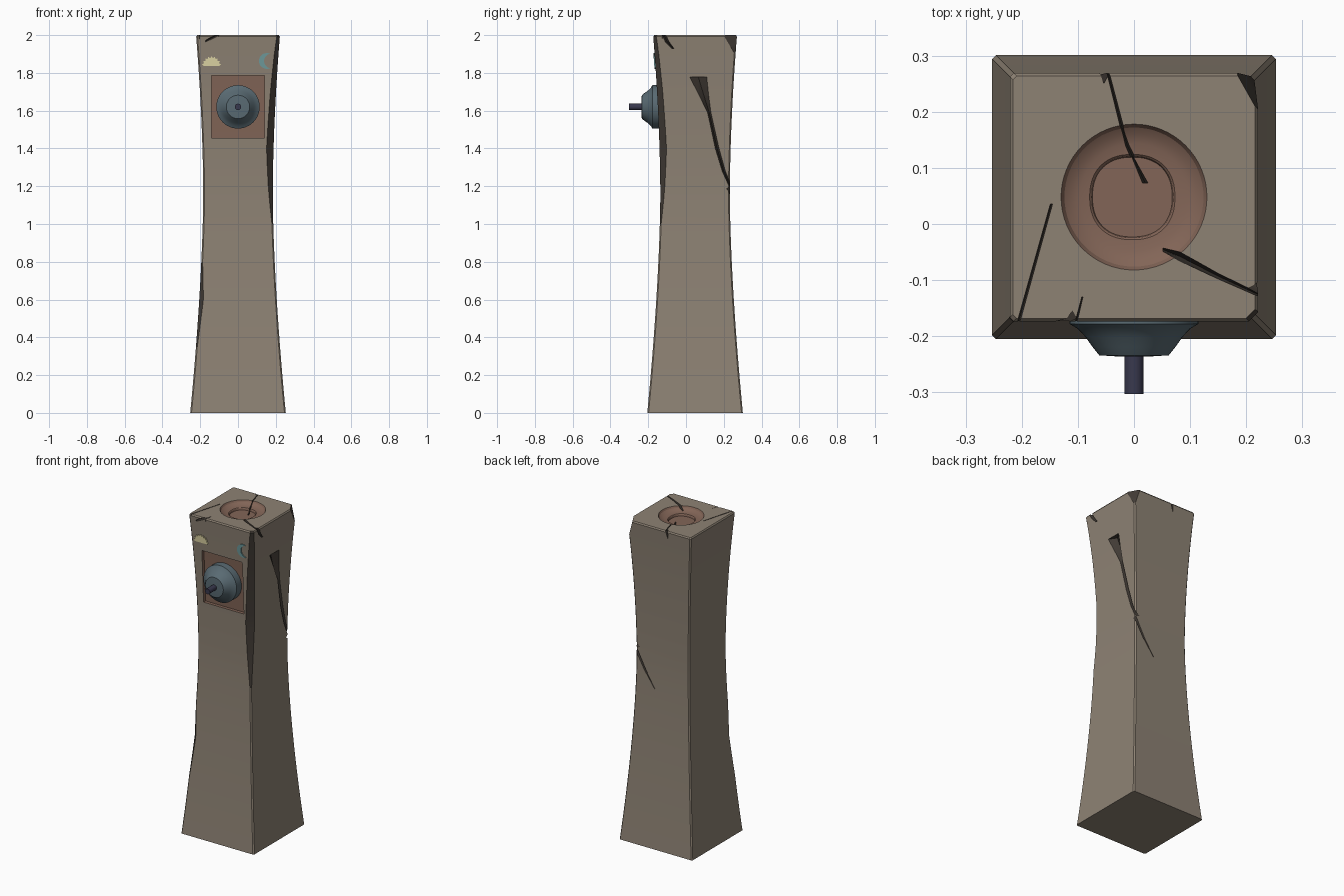
import bpy, bmesh, math
from mathutils import Vector

if "Cube" in bpy.data.objects:
    bpy.data.objects.remove(bpy.data.objects["Cube"])

CY = 0.048  # pillar centre in y


def material(name, rgb):
    m = bpy.data.materials.new(name)
    m.diffuse_color = (*rgb, 1)
    m.use_nodes = True
    m.node_tree.nodes["Principled BSDF"].inputs["Base Color"].default_value = m.diffuse_color
    return m


STONE = material("stone", (0.27, 0.225, 0.175))
DARK = material("broken_stone", (0.055, 0.045, 0.037))
CLAY = material("clay", (0.225, 0.13, 0.095))
STEEL = material("blue_steel", (0.10, 0.145, 0.17))
NAVY = material("pin_metal", (0.04, 0.04, 0.075))
CREAM = material("cream", (0.75, 0.68, 0.38))
TEAL = material("teal", (0.16, 0.33, 0.34))


def loft(name, rings, *mats, mat_of=lambda i, j: 0):
    """Skin a list of equal closed rings and cap both ends."""
    bm = bmesh.new()
    vs = [[bm.verts.new(p) for p in r] for r in rings]
    n = len(vs[0])
    for i in range(len(vs) - 1):
        for j in range(n):
            k = (j + 1) % n
            f = bm.faces.new((vs[i][j], vs[i][k], vs[i + 1][k], vs[i + 1][j]))
            f.material_index = mat_of(i, j)
    bm.faces.new(vs[0][::-1])
    bm.faces.new(vs[-1])
    bm.normal_update()
    if bm.calc_volume(signed=True) < 0:
        bmesh.ops.reverse_faces(bm, faces=bm.faces)
    me = bpy.data.meshes.new(name)
    bm.to_mesh(me)
    bm.free()
    for m in mats:
        me.materials.append(m)
    ob = bpy.data.objects.new(name, me)
    bpy.context.collection.objects.link(ob)
    return ob


def smooth(ob, deg=30):
    bpy.ops.object.select_all(action='DESELECT')
    ob.select_set(True)
    bpy.context.view_layer.objects.active = ob
    bpy.ops.object.shade_smooth_by_angle(angle=math.radians(deg))


def volume(ob):
    bm = bmesh.new()
    bm.from_mesh(ob.data)
    v = bm.calc_volume(signed=True)
    bm.free()
    return v


def carve(ob, cutter):
    """Subtract the cutter; keep only a result that loses a little volume."""
    before, old = volume(ob), ob.data
    bpy.context.view_layer.objects.active = ob
    for solver in ('MANIFOLD', 'EXACT'):
        ob.data = old.copy()
        m = ob.modifiers.new("cut", 'BOOLEAN')
        m.operation, m.solver, m.object = 'DIFFERENCE', solver, cutter
        m.material_mode = 'TRANSFER'
        bpy.ops.object.modifier_apply(modifier=m.name)
        if 0.95 * before < volume(ob) < before - 1e-8:
            break
        ob.data = old
    bpy.data.objects.remove(cutter)


def lerp(table, z):
    for (a, u), (b, v) in zip(table, table[1:]):
        if a <= z <= b:
            return u + (v - u) * (z - a) / (b - a)
    return table[0][1] if z < table[0][0] else table[-1][1]


def half(z):
    """Half width of the waisted pillar."""
    if z < 1.15:
        return 0.184 + 0.069 * ((1.15 - z) / 1.15) ** 1.6
    return 0.184 + 0.038 * ((z - 1.15) / 0.85) ** 1.8


# pillar: chamfered square sections, two front edges worn away
CHIP_R = [(1.0, .007), (1.2, .024), (1.4, .037), (1.7, .03), (1.9, .022), (2.0, .016)]
CHIP_L = [(0.35, .007), (0.6, .022), (0.8, .007)]


def section(z, inset=0.0):
    h, c, r, l = half(z) - inset, 0.007, lerp(CHIP_R, z), lerp(CHIP_L, z)
    pts = [(h - r, -h), (h, r - h), (h, h - c), (h - c, h),
           (c - h, h), (-h, h - c), (-h, l - h), (l - h, -h)]
    return [(x, y + CY, z) for x, y in pts]


levels = [0.05 * i for i in range(40)] + [1.992]


def worn(i, j):
    z = levels[i]
    return int((j == 0 and z > 0.99) or (j == 6 and 0.34 < z < 0.79))


pillar = loft("pillar", [section(z) for z in levels] + [section(2.0, 0.006)],
              STONE, DARK, mat_of=worn)

# mapping from face coordinates and inward depth to space
FACES = {
    "top": lambda u, v, d: (u, v, 2.0 - d),
    "front": lambda u, v, d: (u, CY - half(v) + d, v),
    "back": lambda u, v, d: (u, CY + half(v) - d, v),
    "right": lambda u, v, d: (half(v) - d, u, v),
}


def crack(face, across, rows, depth=0.02):
    """V groove; rows are (u, v, width[, sunk])."""
    rings, f = [], FACES[face]
    for u, v, w, *s in rows:
        s = s[0] if s else 0.0
        du, dv = (w / 2, 0) if across == "u" else (0, w / 2)
        rings.append([f(u - du, v - dv, -0.02), f(u + du, v + dv, -0.02),
                      f(u + du, v + dv, s), f(u, v, s + depth), f(u - du, v - dv, s)])
    carve(pillar, loft("crack_cutter", rings, DARK))


def ring(r, z, power=2.0, n=64):
    out = []
    for i in range(n):
        c, s = math.cos(math.tau * i / n), math.sin(math.tau * i / n)
        k = r / (abs(c) ** power + abs(s) ** power) ** (1 / power)
        out.append((k * c, k * s, z))
    return out


# stepped bowl in the top
bowl = [(.13, 2.02, 2), (.13, 2.0, 2), (.124, 1.99, 2), (.112, 1.982, 2), (.096, 1.977, 2),
        (.076, 1.975, 2.3), (.073, 1.972, 2.3), (.071, 1.962, 2.3)]
carve(pillar, loft("bowl_cutter", [[(x - (.003 if r < .08 else 0), y + CY, z)
      for x, y, z in ring(r, z, p)] for r, z, p in bowl], CLAY))

# sunken panel behind the dial
zs = [1.455 + 0.33 * i / 6 for i in range(7)]
carve(pillar, loft("panel_cutter", [[FACES["front"](u, z, d) for u, d in
      ((-.14, -.03), (.14, -.03), (.14, .02), (-.14, .02))] for z in zs], CLAY))

# broken top corner
tri = [Vector(p) for p in ((.18, .273, 2), (.224, .195, 2), (.212, .263, 1.9))]
mid = sum(tri, Vector()) / 3
normal = (tri[1] - tri[0]).cross(tri[2] - tri[0]).normalized()
if normal.x < 0:
    normal.negate()
wide = [mid + (p - mid) * 3 for p in tri]
carve(pillar, loft("corner_cutter", [wide, [p + normal * 0.1 for p in wide]], DARK))

# cracks
crack("top", "u", [(-.054, .30, .004), (-.022, .175, .006), (-.012, .14, .008, .02),
                   (.02, .073, .011, .036)])
crack("back", "u", [(-.05, 2.02, .02), (-.062, 1.95, .002)])
crack("top", "v", [(.25, -.139, .005), (.15, -.093, .010), (.082, -.058, .016, .012),
                   (.052, -.046, .006, .022)])
crack("right", "u", [(-.125, 2.02, .022), (-.10, 1.965, .02), (-.07, 1.93, .012)])
crack("top", "u", [(-.147, .036, .004), (-.21, -.19, .005)])
crack("top", "u", [(-.092, -.13, .002), (-.107, -.19, .004)])
crack("front", "v", [(-.10, 2.005, .012), (-.14, 1.985, .013), (-.172, 1.968, .008)])
crack("right", "u", [(.065, 1.778, .09), (.095, 1.68, .05), (.123, 1.59, .018),
                     (.165, 1.4, .02), (.20, 1.28, .017), (.245, 1.175, .012)], 0.03)
crack("back", "u", [(.20, 1.215, .02), (.12, 1.07, .012), (.045, .96, .001)])
crack("back", "u", [(-.15, 1.6, .012), (-.163, 1.57, .009), (-.163, 1.52, .008),
                    (-.148, 1.485, .002)])
smooth(pillar, 25)


# dial and its pin, turned around the y axis
def turned(name, profile, mat, n):
    return loft(name, [[(x, y, z + 1.62) for x, z, y in ring(r, y, 2, n)]
                       for r, y in profile], mat)


smooth(turned("dial", [(.115, -.125), (.115, -.178), (.10, -.187), (.086, -.202), (.074, -.219),
                       (.062, -.234), (.03, -.236)], STEEL, 48))
smooth(turned("dial_pin", [(.017, -.22), (.017, -.303)], NAVY, 20))


# emblems laid on the front face
def emblem(name, pts, mat):
    loft(name, [[FACES["front"](u, v, d) for u, v in pts] for d in (.004, -.006)], mat)


rays = [(0.051 if i % 2 else 0.042, math.pi * i / 18) for i in range(19)]
emblem("sun_emblem", [(-.14 + r * math.cos(a), 1.837 + r * math.sin(a)) for r, a in rays], CREAM)
outer = [math.radians(65 + 230 * i / 20) for i in range(21)]
inner = [math.radians(261 - 162 * i / 14) for i in range(1, 14)]
emblem("moon_emblem", [(.153 + .042 * math.cos(a), 1.863 + .042 * math.sin(a)) for a in outer]
       + [(.1764 + .0384 * math.cos(a), 1.863 + .0384 * math.sin(a)) for a in inner], TEAL)
